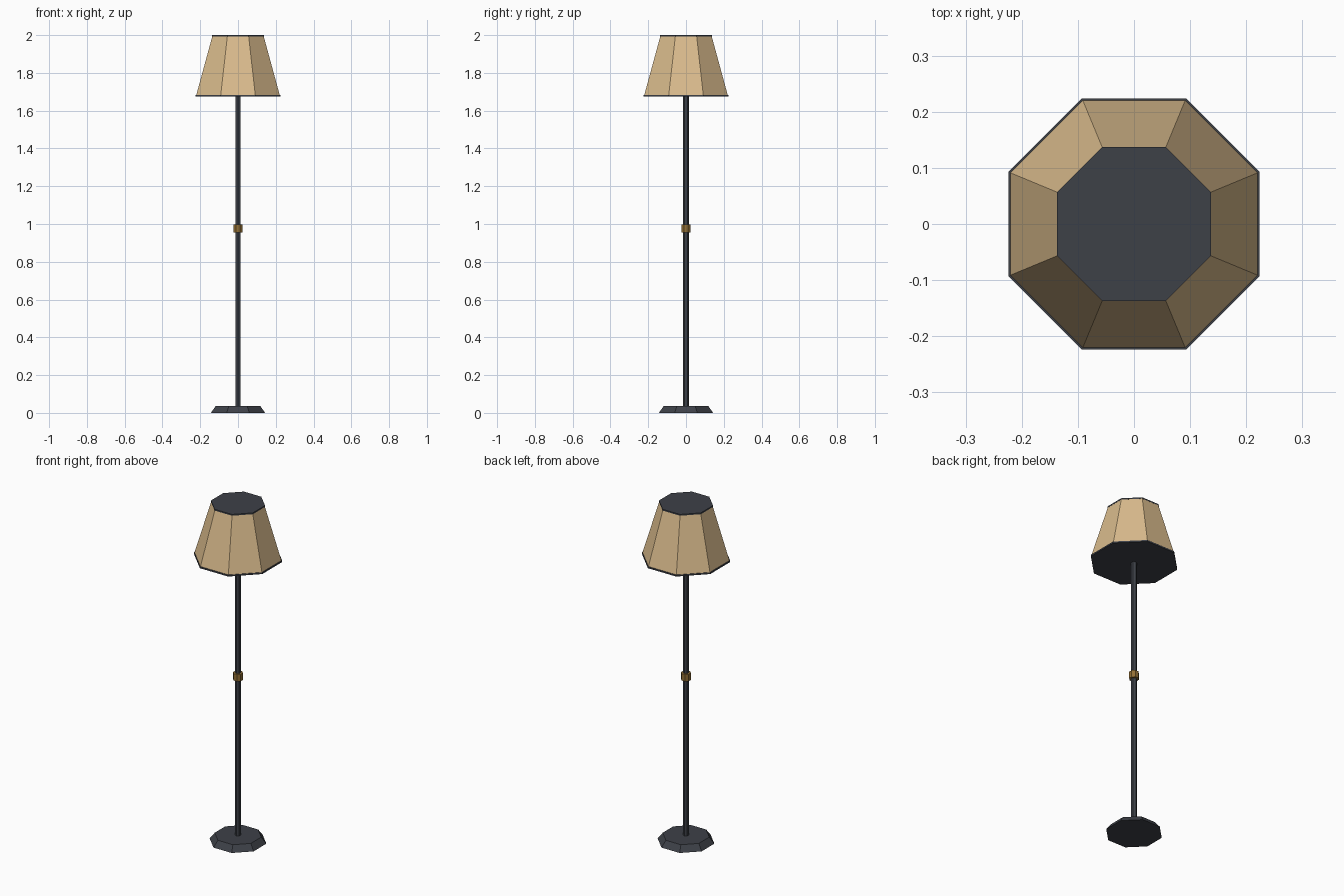
import bpy
import bmesh
import math
from mathutils import Matrix

cube = bpy.data.objects.get("Cube")
if cube:
    bpy.data.objects.remove(cube, do_unlink=True)


def make_material(name, colour):
    mat = bpy.data.materials.new(name)
    mat.use_nodes = True
    mat.diffuse_color = (*colour, 1)
    mat.node_tree.nodes["Principled BSDF"].inputs["Base Color"].default_value = (*colour, 1)
    return mat


dark_metal = make_material("dark metal", (0.047, 0.052, 0.064))
tan_fabric = make_material("tan fabric", (0.70, 0.50, 0.265))
brass = make_material("brass", (0.29, 0.16, 0.035))


def prism(name, mat, z0, z1, half0, half1, sides=8, turn=math.pi / 8):
    """Flat-shaded tapered prism; half0 and half1 are the half widths across flats."""
    to_corner = 1 / math.cos(math.pi / sides)
    bm = bmesh.new()
    place = Matrix.Translation((0, 0, (z0 + z1) / 2)) @ Matrix.Rotation(turn, 4, "Z")
    bmesh.ops.create_cone(bm, cap_ends=True, segments=sides, depth=z1 - z0,
                          radius1=half0 * to_corner, radius2=half1 * to_corner,
                          matrix=place)
    mesh = bpy.data.meshes.new(name)
    bm.to_mesh(mesh)
    bm.free()
    mesh.materials.append(mat)
    obj = bpy.data.objects.new(name, mesh)
    bpy.context.collection.objects.link(obj)
    return obj


# Foot, pole and the collar halfway up
prism("base", dark_metal, 0, 0.036, 0.144, 0.118)
prism("pole", dark_metal, 0.03, 1.69, 0.0135, 0.0135, sides=6, turn=0)
prism("collar", brass, 0.956, 0.997, 0.025, 0.025)

# Shade with closed dark rims at both ends
prism("shade", tan_fabric, 1.682, 1.994, 0.221, 0.136)
prism("shade_bottom_rim", dark_metal, 1.675, 1.684, 0.224, 0.224)
prism("shade_top_rim", dark_metal, 1.992, 2.0, 0.137, 0.137)
